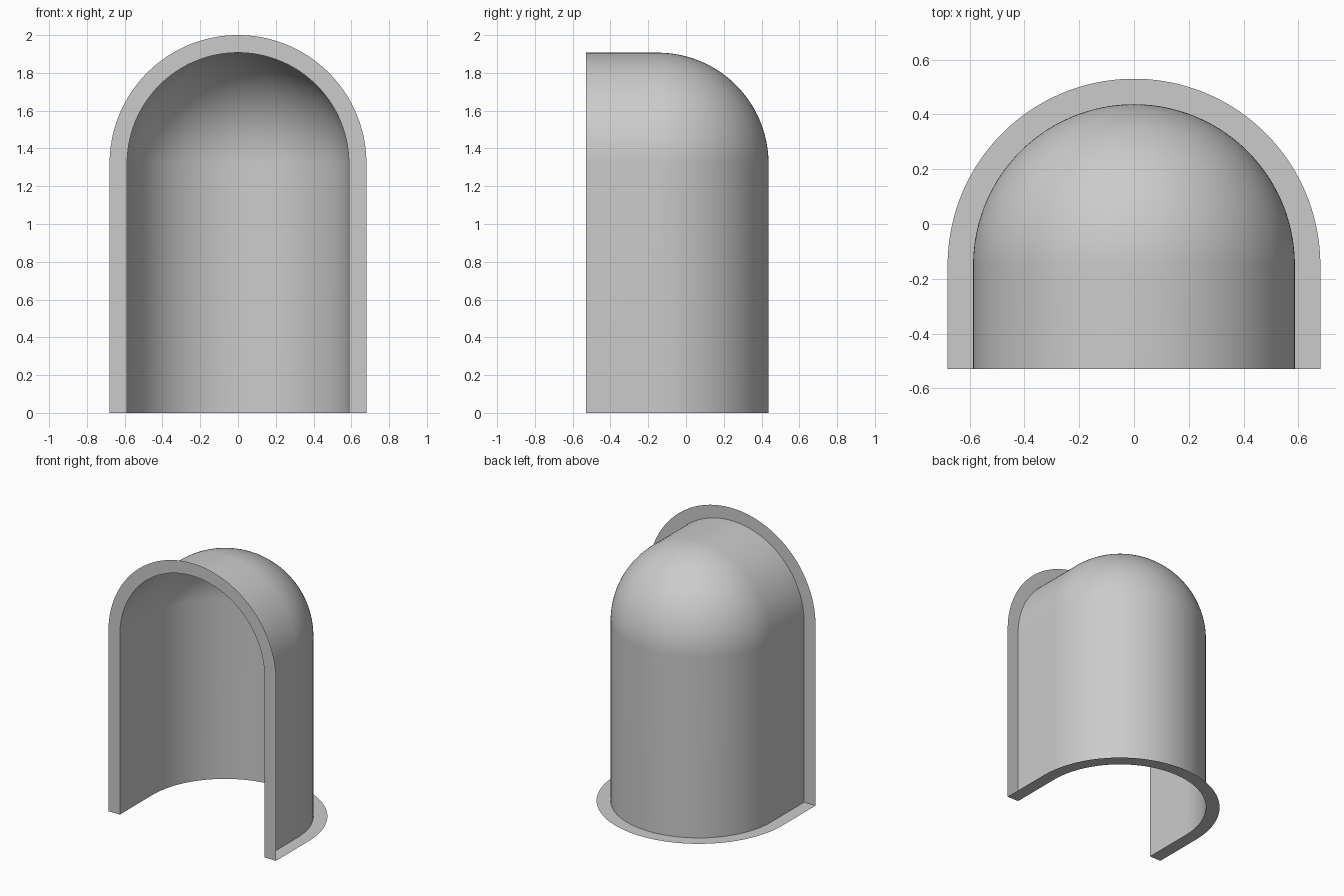
import bpy, bmesh
from math import sin, cos, pi
from mathutils import Vector

if "Cube" in bpy.data.objects:
    bpy.data.objects.remove(bpy.data.objects["Cube"])

R_IN, R_OUT = 0.587, 0.68       # inner and outer radius
FRONT, YC, ZC = -0.53, -0.15, 1.32   # front plane, arc centre, spring height
N, M = 96, 48                   # arc and dome segments


def u_shape(r, start, centre):
    """U outline as (x, t): straight leg, half circle, straight leg."""
    arc = [(-r * cos(pi * i / N), centre + r * sin(pi * i / N)) for i in range(N + 1)]
    return [(-r, start)] + arc + [(r, start)]


def make_part(name, strips, facing, smooth=False):
    """Bridge neighbouring rows of points in each strip with quads."""
    bm = bmesh.new()
    for rows in strips:
        vs = [[bm.verts.new(p) for p in row] for row in rows]
        for a, b in zip(vs, vs[1:]):
            for i in range(len(a) - 1):
                bm.faces.new((a[i], a[i + 1], b[i + 1], b[i]))
    bmesh.ops.remove_doubles(bm, verts=bm.verts, dist=1e-5)
    bm.normal_update()
    flip = [f for f in bm.faces if f.normal.dot(facing(f.calc_center_median())) < 0]
    bmesh.ops.reverse_faces(bm, faces=flip)
    for f in bm.faces:
        f.smooth = smooth
    me = bpy.data.meshes.new(name)
    bm.to_mesh(me)
    bm.free()
    ob = bpy.data.objects.new(name, me)
    bpy.context.collection.objects.link(ob)
    return ob


# Curved niche lining: wall, barrel vault and quarter-sphere dome
plan = u_shape(R_IN, FRONT, YC)
wall = [[(x, y, z) for x, y in plan] for z in (0, ZC)]
arc = u_shape(R_IN, 0, ZC)[1:-1]
vault = [[(x, y, z) for x, z in arc] for y in (FRONT, YC)]
dome = [[(-R_IN * cos(pi * i / N),
          YC + R_IN * sin(pi * i / N) * cos(pi / 2 * j / M),
          ZC + R_IN * sin(pi * i / N) * sin(pi / 2 * j / M)) for i in range(N + 1)]
        for j in range(M + 1)]


def inward(c):
    return Vector((0, min(c.y, YC), min(c.z, ZC))) - c


make_part("niche_lining", [wall, vault, dome], inward, smooth=True)

# Flat arched rim around the front opening
front = [[(x, FRONT, z) for x, z in u_shape(r, 0, ZC)] for r in (R_IN, R_OUT)]
make_part("front_rim", [front], lambda c: Vector((0, -1, 0)))

# Flat U-shaped rim on the floor
base = [[(x, y, 0) for x, y in u_shape(r, FRONT, YC)] for r in (R_IN, R_OUT)]
make_part("base_rim", [base], lambda c: Vector((0, 0, -1)))
